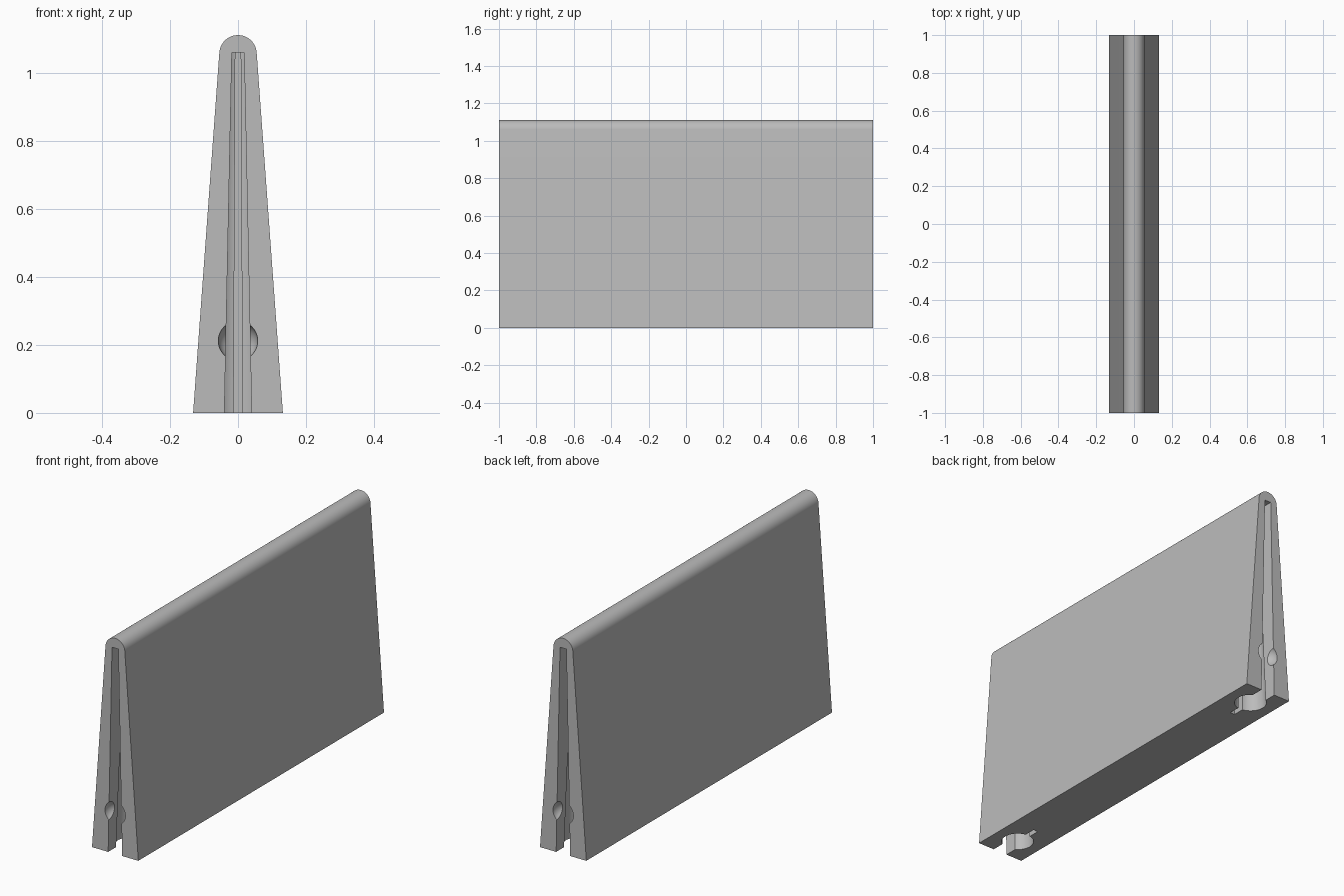
import bpy, bmesh, math
from mathutils import Vector

if "Cube" in bpy.data.objects:
    bpy.data.objects.remove(bpy.data.objects["Cube"], do_unlink=True)

grey = bpy.data.materials.new("plain_grey")
grey.use_nodes = True
grey.diffuse_color = (0.5, 0.5, 0.5, 1)
grey.node_tree.nodes["Principled BSDF"].inputs["Base Color"].default_value = (0.5, 0.5, 0.5, 1)


def loft(name, ring_a, ring_b):
    """Solid between two matching outlines."""
    bm = bmesh.new()
    a = [bm.verts.new(p) for p in ring_a]
    b = [bm.verts.new(p) for p in ring_b]
    n = len(a)
    bm.faces.new(a)
    bm.faces.new(b)
    for i in range(n):
        j = (i + 1) % n
        bm.faces.new((a[i], a[j], b[j], b[i]))
    bmesh.ops.recalc_face_normals(bm, faces=bm.faces)
    mesh = bpy.data.meshes.new(name)
    bm.to_mesh(mesh)
    bm.free()
    mesh.materials.append(grey)
    obj = bpy.data.objects.new(name, mesh)
    bpy.context.collection.objects.link(obj)
    return obj


TOP = 1.06    # ceiling of the end slots
LOW = -0.05   # cutters start just below the base


def width_at(base, top, z):
    return base + (top - base) * z / TOP


def slot(name, base, top, y0, y1):
    """Tapered slot with half widths given at the base and the ceiling."""
    def ring(z):
        w = width_at(base, top, z)
        return [(-w, y0, z), (w, y0, z), (w, y1, z), (-w, y1, z)]
    return loft(name, ring(LOW), ring(TOP))


def bore(name, base, top, y):
    """Tapered round hole rising from the base."""
    def ring(z):
        r = width_at(base, top, z)
        angles = [math.tau * i / 48 for i in range(48)]
        return [(r * math.cos(t), y + r * math.sin(t), z) for t in angles]
    return loft(name, ring(LOW), ring(TOP))


def ball(name, radius, y, z):
    bpy.ops.mesh.primitive_uv_sphere_add(segments=48, ring_count=24, radius=radius, location=(0, y, z))
    obj = bpy.context.object
    obj.name = name
    obj.data.materials.append(grey)
    return obj


# Wedge body with a rounded ridge
arc = [math.radians(4 + 172 * i / 32) for i in range(33)]
profile = [(-0.132, 0), (0.132, 0)]
profile += [(0.055 * math.cos(t), 1.056 + 0.055 * math.sin(t)) for t in arc]
body = loft("wedge_body", [(x, -1, z) for x, z in profile], [(x, 1, z) for x, z in profile])

# Keyhole slot, inner slit and round pocket at both ends
cutters = []
for end, s in (("front", -1), ("back", 1)):
    cutters += [
        bore(end + "_bore", 0.077, 0.035, s * 0.87),
        slot(end + "_slot", 0.04, 0.018, s * 1.05, s * 0.87),
        slot(end + "_slit", 0.013, 0.008, s * 0.88, s * 0.735),
        ball(end + "_pocket", 0.058, s, 0.212),
    ]

bpy.context.view_layer.objects.active = body
for cutter in cutters:
    cutter.hide_render = True
    mod = body.modifiers.new(cutter.name, "BOOLEAN")
    mod.operation = "DIFFERENCE"
    mod.solver = "EXACT"
    mod.object = cutter
    bpy.ops.object.modifier_apply(modifier=mod.name)
    bpy.data.objects.remove(cutter, do_unlink=True)

bpy.ops.object.select_all(action="DESELECT")
body.select_set(True)
bpy.ops.object.shade_smooth_by_angle(angle=math.radians(25))
